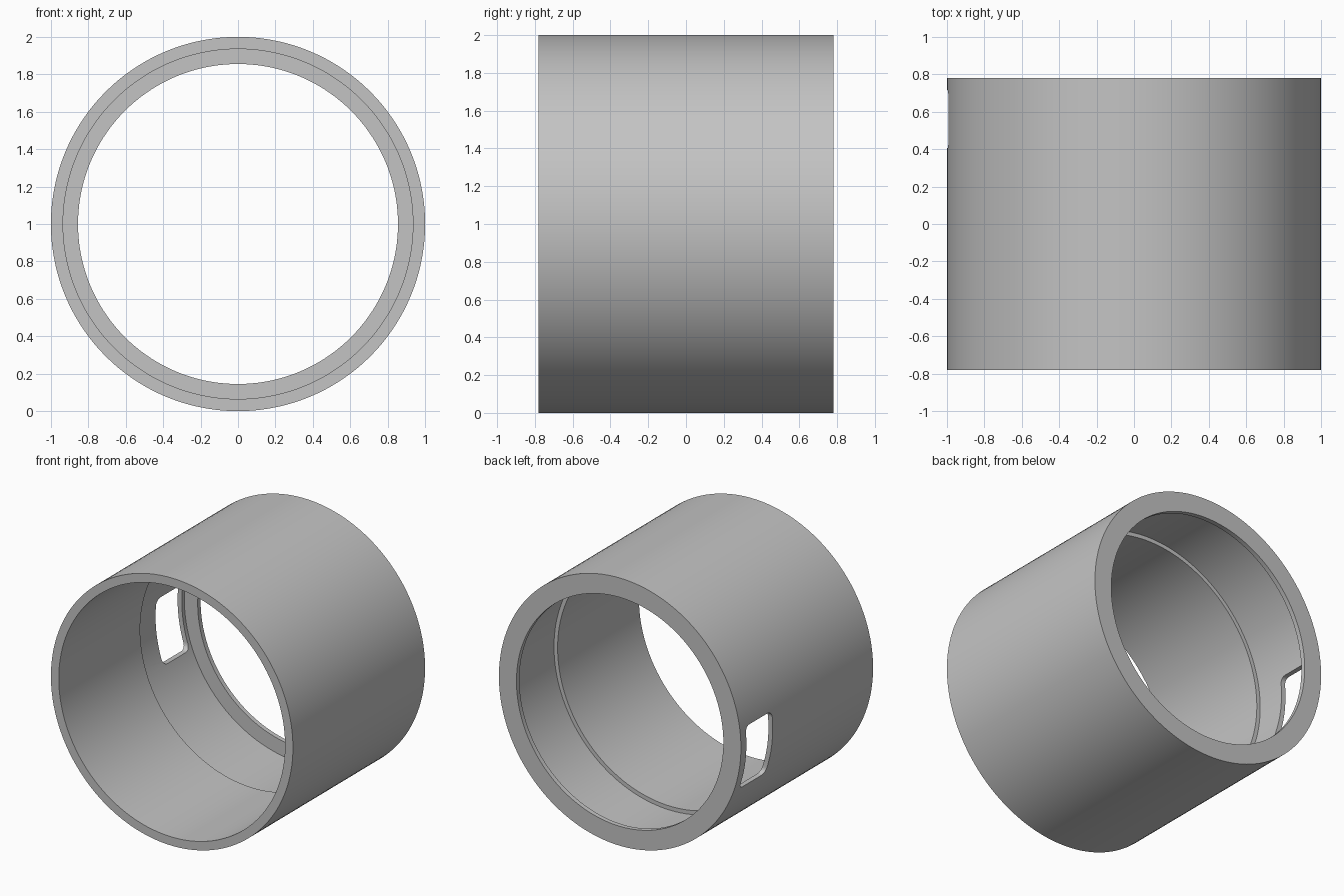
import bpy, bmesh, math
from mathutils import Vector

cube = bpy.data.objects.get("Cube")
if cube:
    bpy.data.objects.remove(cube, do_unlink=True)

SIDES = 144

grey = bpy.data.materials.new("plain_grey")
grey.use_nodes = True
colour = (0.55, 0.55, 0.55, 1)
grey.diffuse_color = colour
grey.node_tree.nodes["Principled BSDF"].inputs["Base Color"].default_value = colour


def make_object(name, bm):
    bmesh.ops.recalc_face_normals(bm, faces=bm.faces)
    mesh = bpy.data.meshes.new(name)
    bm.to_mesh(mesh)
    bm.free()
    mesh.materials.append(grey)
    obj = bpy.data.objects.new(name, mesh)
    bpy.context.collection.objects.link(obj)
    return obj


# Sleeve: closed wall section (radius, y) swept about the y axis,
# with a stepped bore and a thin retaining lip at the back
section = [(1, -0.78), (1, 0.78), (0.855, 0.78), (0.855, 0.745),
           (0.965, 0.745), (0.965, 0.18), (0.935, 0.18), (0.935, -0.78)]
bm = bmesh.new()
rings = []
for i in range(SIDES):
    a = math.tau * i / SIDES
    rings.append([bm.verts.new((r * math.cos(a), y, 1 + r * math.sin(a)))
                  for r, y in section])
for i in range(SIDES):
    near, far = rings[i], rings[(i + 1) % SIDES]
    for j in range(len(section)):
        k = (j + 1) % len(section)
        bm.faces.new((near[j], near[k], far[k], far[j]))
sleeve = make_object("sleeve", bm)

# Window cutter: rounded rectangle pushed through the right wall
y_mid, z_mid, half_y, half_z, corner = 0.56, 0.89, 0.155, 0.24, 0.045
bm = bmesh.new()
outline = []
for q, (sy, sz) in enumerate([(1, 1), (-1, 1), (-1, -1), (1, -1)]):
    for s in range(7):
        a = math.pi / 2 * (q + s / 6)
        outline.append(bm.verts.new((
            -1.2,
            y_mid + sy * (half_y - corner) + corner * math.cos(a),
            z_mid + sz * (half_z - corner) + corner * math.sin(a))))
face = bm.faces.new(outline)
pushed = bmesh.ops.extrude_face_region(bm, geom=[face])
bmesh.ops.translate(bm, vec=Vector((0.6, 0, 0)),
                    verts=[v for v in pushed["geom"] if isinstance(v, bmesh.types.BMVert)])
cutter = make_object("window_cutter", bm)
cutter.hide_render = True

cut = sleeve.modifiers.new("window", 'BOOLEAN')
cut.operation = 'DIFFERENCE'
cut.solver = 'EXACT'
cut.object = cutter
bpy.ops.object.select_all(action='DESELECT')
sleeve.select_set(True)
bpy.context.view_layer.objects.active = sleeve
bpy.ops.object.modifier_apply(modifier=cut.name)
bpy.data.objects.remove(cutter, do_unlink=True)

bpy.ops.object.shade_smooth_by_angle(angle=math.radians(30))
